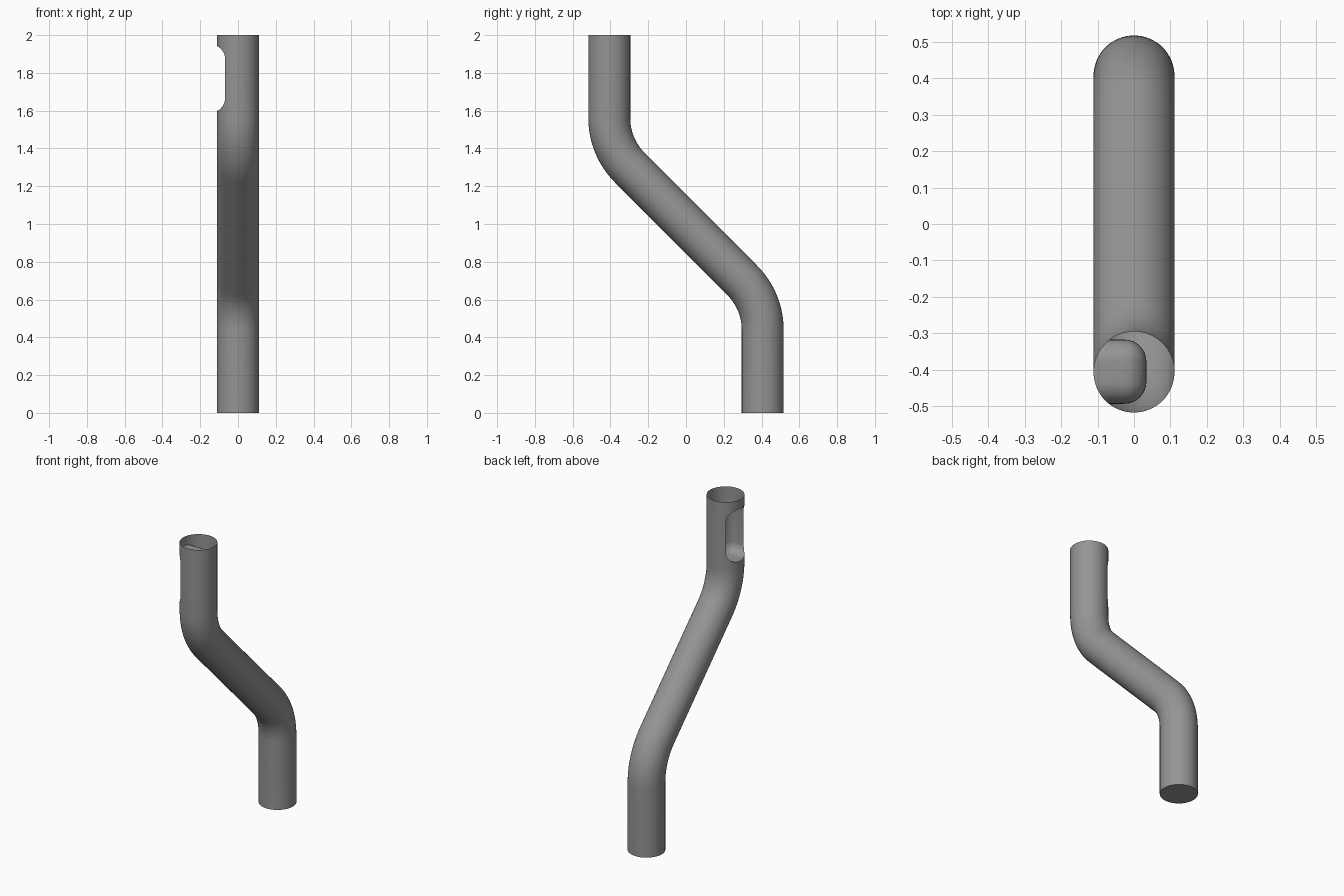
import bpy, bmesh, math
from mathutils import Vector

if "Cube" in bpy.data.objects:
    bpy.data.objects.remove(bpy.data.objects["Cube"])

R, BEND, Y0 = 0.111, 0.37, 0.406     # pipe radius, bend radius, offset of straight ends
Z1, SIDES, STEPS = 0.44, 64, 12

grey = bpy.data.materials.new("pipe grey")
grey.diffuse_color = (0.30, 0.30, 0.29, 1)
grey.use_nodes = True
grey.node_tree.nodes["Principled BSDF"].inputs["Base Color"].default_value = grey.diffuse_color

# Centre line of the lower half as (y, z, tilt); the upper half is its point mirror
low = [(Y0, 0, 0)]
for i in range(STEPS + 1):
    a = math.radians(45) * i / STEPS
    low.append((Y0 - BEND * (1 - math.cos(a)), Z1 + BEND * math.sin(a), a))
path = low + [(-y, 2 - z, a) for y, z, a in reversed(low)]

# Pipe: rings swept along the centre line, capped at both ends
bm = bmesh.new()
rings = []
for y, z, a in path:
    side = Vector((0, math.cos(a), math.sin(a)))
    ring = []
    for k in range(SIDES):
        t = 2 * math.pi * k / SIDES
        ring.append(bm.verts.new(Vector((R * math.cos(t), y, z)) + side * R * math.sin(t)))
    rings.append(ring)
for lo, hi in zip(rings, rings[1:]):
    for k in range(SIDES):
        n = (k + 1) % SIDES
        bm.faces.new((lo[k], lo[n], hi[n], hi[k]))
bm.faces.new(rings[0][::-1])
bm.faces.new(rings[-1])
bmesh.ops.recalc_face_normals(bm, faces=bm.faces)
mesh = bpy.data.meshes.new("whistle_pipe")
bm.to_mesh(mesh)
bm.free()
mesh.materials.append(grey)
pipe = bpy.data.objects.new("bent_pipe", mesh)
bpy.context.collection.objects.link(pipe)

# Cutter: rounded box for the side pocket near the top
bm = bmesh.new()
bmesh.ops.create_cube(bm, size=1)
for v in bm.verts:
    v.co = Vector((-0.133 + v.co.x * 0.334, -0.405 + v.co.y * 0.176, 1.77 + v.co.z * 0.34))
bmesh.ops.bevel(bm, geom=bm.edges[:], offset=0.06, segments=8, profile=0.5, affect='EDGES')
cut_mesh = bpy.data.meshes.new("pocket_cutter")
bm.to_mesh(cut_mesh)
bm.free()
cut_mesh.materials.append(grey)
cutter = bpy.data.objects.new("pocket_cutter", cut_mesh)
bpy.context.collection.objects.link(cutter)

# Cut the pocket, then open the top end of the pipe
mod = pipe.modifiers.new("pocket", 'BOOLEAN')
mod.operation, mod.solver, mod.object = 'DIFFERENCE', 'EXACT', cutter
bpy.context.view_layer.objects.active = pipe
pipe.select_set(True)
bpy.ops.object.modifier_apply(modifier=mod.name)
bpy.data.objects.remove(cutter)
bm = bmesh.new()
bm.from_mesh(pipe.data)
top = [f for f in bm.faces if all(v.co.z > 1.999 for v in f.verts)]
bmesh.ops.delete(bm, geom=top, context='FACES')
bm.to_mesh(pipe.data)
bm.free()
bpy.ops.object.shade_smooth_by_angle(angle=math.radians(30))
